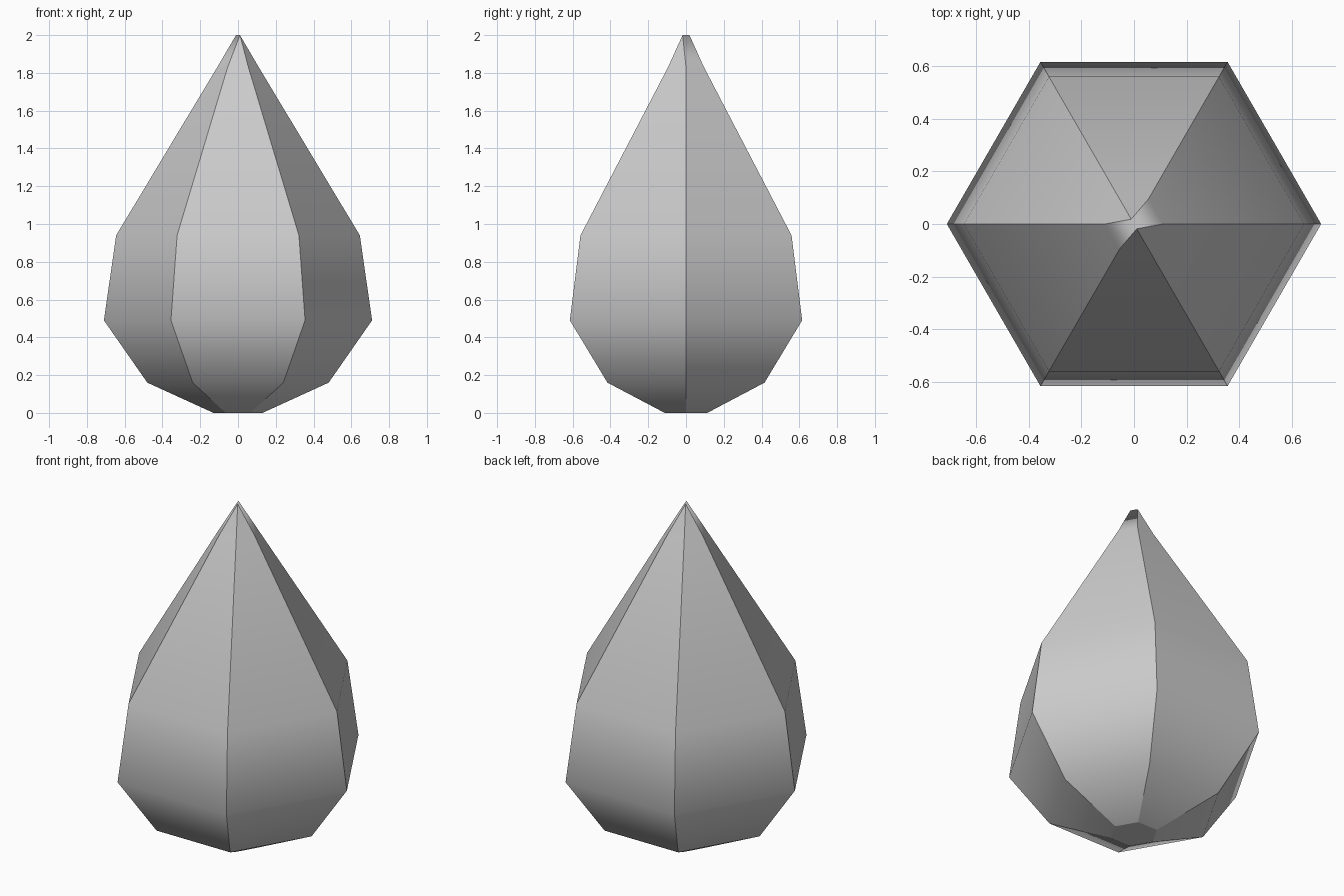
import bpy, bmesh
from math import cos, sin, radians

if "Cube" in bpy.data.objects:
    bpy.data.objects.remove(bpy.data.objects["Cube"])

SIDES = 6
# (radius, height) profile of the drop, bottom to top
PROFILE = [(0.13, 0.0), (0.48, 0.16), (0.71, 0.49), (0.645, 0.94), (0.11, 1.83)]

bm = bmesh.new()


def point(r, angle, z):
    return bm.verts.new((r * cos(radians(angle)), r * sin(radians(angle)), z))


# Six-sided rings
rings = [[point(r, 60 * i, z) for i in range(SIDES)] for r, z in PROFILE]

# Tip pinched into a short edge: each end gathers three corners
tip_back, tip_front = point(0.021, 120, 2.0), point(0.021, 300, 2.0)
tips = [tip_front, tip_back, tip_back, tip_back, tip_front, tip_front]
rings.append(tips)

# Side panels, dropping repeated corners at the tip
for low, high in zip(rings, rings[1:]):
    for i in range(SIDES):
        j = (i + 1) % SIDES
        bm.faces.new(dict.fromkeys((low[i], low[j], high[j], high[i])))

# Base cap
base = bm.faces.new(rings[0][::-1])
bmesh.ops.recalc_face_normals(bm, faces=bm.faces[:])

# Smooth down each panel, crisp along the six ridges and the base rim
for f in bm.faces:
    f.smooth = True
for e in base.edges:
    e.smooth = False
for low, high in zip(rings, rings[1:]):
    for a, b in zip(low, high):
        bm.edges.get((a, b)).smooth = False

mesh = bpy.data.meshes.new("faceted_drop")
bm.to_mesh(mesh)
bm.free()
bpy.context.collection.objects.link(bpy.data.objects.new("faceted_drop", mesh))
